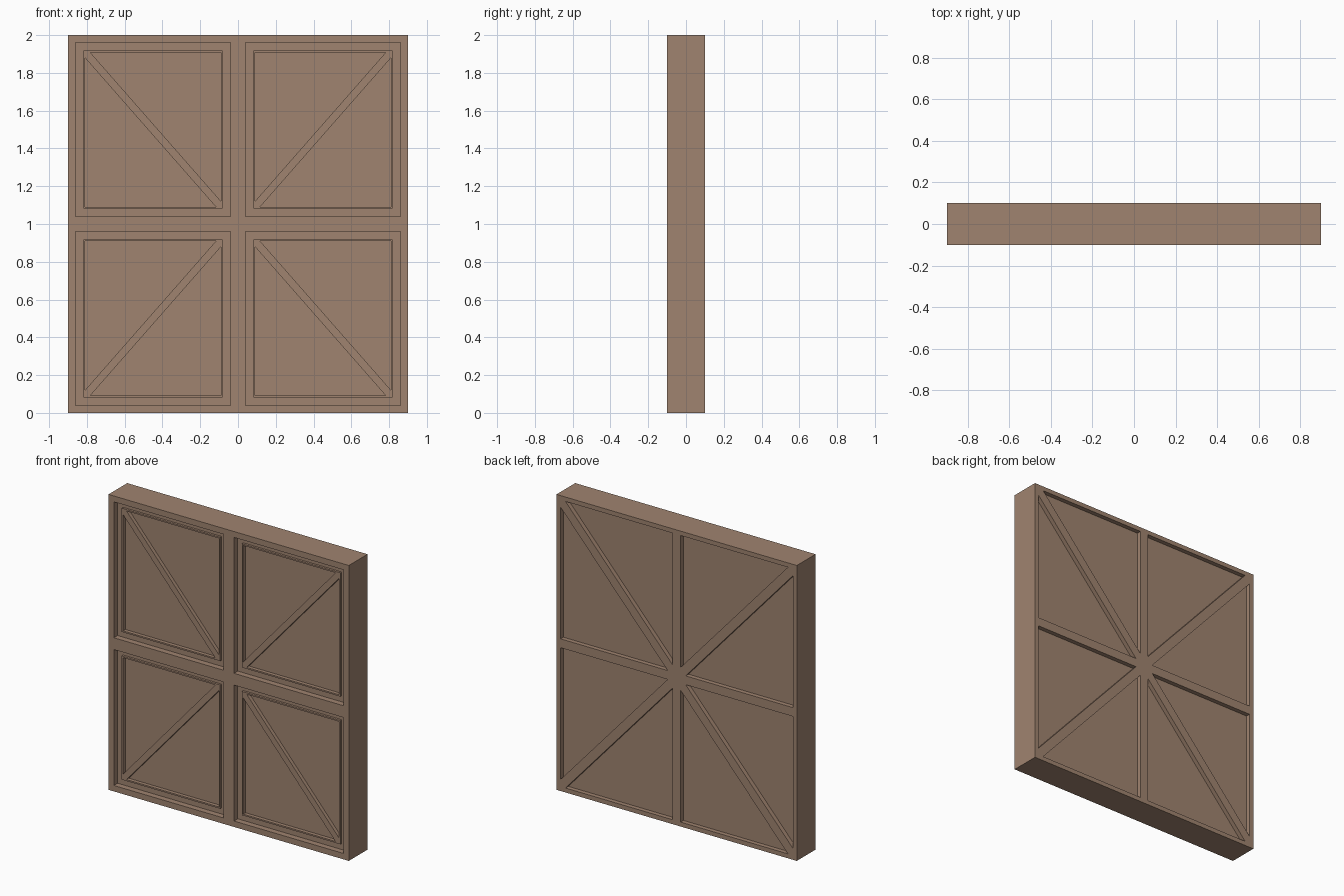
import bpy, bmesh
from mathutils import Vector

if "Cube" in bpy.data.objects:
    bpy.data.objects.remove(bpy.data.objects["Cube"])

W, H = 0.9, 1.0   # size of one quarter cell

wood = bpy.data.materials.new("brown_wood")
wood.diffuse_color = (0.35, 0.23, 0.16, 1)
wood.use_nodes = True
wood.node_tree.nodes["Principled BSDF"].inputs["Base Color"].default_value = wood.diffuse_color


def grid(bm, y):
    """Four quarter cells as faces in the plane y."""
    v = {(i, k): bm.verts.new((i * W, y, k * H + H))
         for i in (-1, 0, 1) for k in (-1, 0, 1)}
    return [bm.faces.new((v[i, k], v[i + 1, k], v[i + 1, k + 1], v[i, k + 1]))
            for i in (-1, 0) for k in (-1, 0)]


def inset(bm, faces, t):
    bm.normal_update()
    bmesh.ops.inset_individual(bm, faces=faces, thickness=t, use_even_offset=True)


def push(bm, faces, dy):
    """Move faces along y with side walls and return the moved faces."""
    out = bmesh.ops.extrude_discrete_faces(bm, faces=faces)["faces"]
    bmesh.ops.translate(bm, verts=list({v for f in out for v in f.verts}), vec=(0, dy, 0))
    return out


def finish(bm, name):
    bmesh.ops.recalc_face_normals(bm, faces=bm.faces[:])
    me = bpy.data.meshes.new(name)
    bm.to_mesh(me)
    bm.free()
    me.materials.append(wood)
    ob = bpy.data.objects.new(name, me)
    bpy.context.collection.objects.link(ob)


# Front frame: four-pane lattice
bm = bmesh.new()
cells = grid(bm, -0.1)
inset(bm, cells, 0.04)
bmesh.ops.delete(bm, geom=cells, context='FACES')
ext = bmesh.ops.extrude_face_region(bm, geom=bm.faces[:])["geom"]
bmesh.ops.translate(bm, vec=(0, 0.04, 0),
                    verts=[g for g in ext if isinstance(g, bmesh.types.BMVert)])
finish(bm, "front_frame")

# Panel body, front side: raised thin moulding with one diagonal brace per pane
bm = bmesh.new()
cells = grid(bm, -0.06)
inset(bm, cells, 0.081)
cells = push(bm, cells, -0.015)
inset(bm, cells, 0.01)
triangles = []
for f in cells:
    c = f.calc_center_median()
    d = Vector((0.72 if c.x > 0 else -0.72, 0, 0.82 if c.z > H else -0.82))
    n = Vector((d.z, 0, -d.x)).normalized()
    parts = [f]
    for s in (0.02, -0.02):
        geom = set(parts)
        for p in parts:
            geom.update(p.edges)
            geom.update(p.verts)
        res = bmesh.ops.bisect_plane(bm, geom=list(geom), plane_co=c + n * s, plane_no=n)
        parts = [g for g in res["geom"] if isinstance(g, bmesh.types.BMFace)]
    triangles += [p for p in parts if len(p.verts) == 3]
push(bm, triangles, 0.025)

# Panel body, back side: eight recessed triangles leaving rim and star of bars
ring = [(1, 0), (1, 1), (0, 1), (-1, 1), (-1, 0), (-1, -1), (0, -1), (1, -1)]
hub = bm.verts.new((0, 0.1, H))
rim = [bm.verts.new((i * W, 0.1, k * H + H)) for i, k in ring]
back = [bm.faces.new((hub, rim[j], rim[(j + 1) % 8])) for j in range(8)]
inset(bm, back, 0.03)
push(bm, back, -0.03)

# Panel body, outer sides
bmesh.ops.bridge_loops(bm, edges=[e for e in bm.edges if e.is_boundary])
finish(bm, "panel_body")
